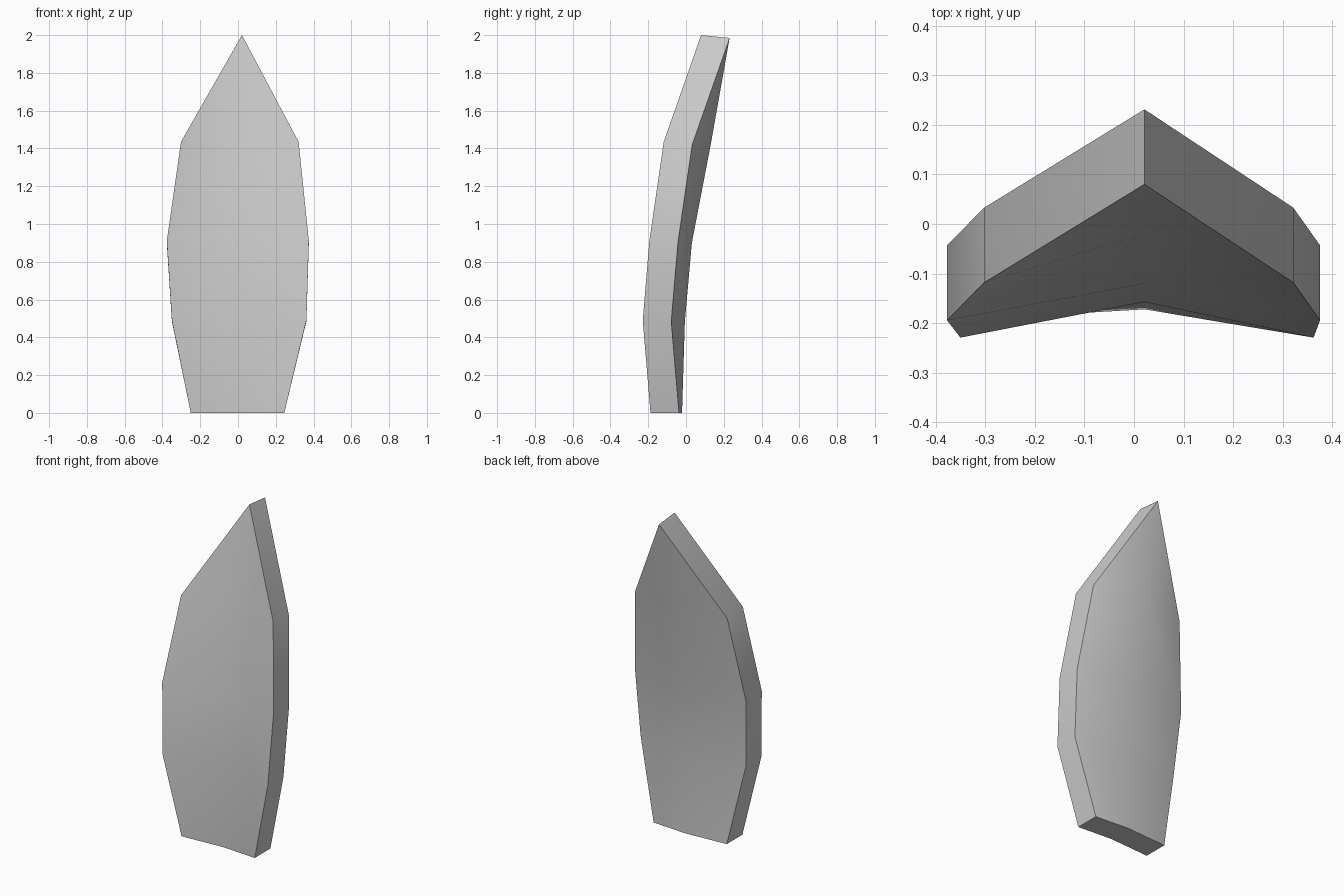
import bpy, bmesh, math

if "Cube" in bpy.data.objects:
    bpy.data.objects.remove(bpy.data.objects["Cube"])

# Rows of the plate, bottom to top: left x, right x, rim z, rim y, spine y, back-face drop
ROWS = [
    (-0.25, 0.245, 0.00, -0.188, -0.172, 0.0),
    (-0.35, 0.362, 0.49, -0.229, -0.157, 0.005),
    (-0.377, 0.375, 0.91, -0.194, -0.12, 0.01),
    (-0.302, 0.321, 1.435, -0.118, -0.02, 0.014),
]
SPINE_X, TIP_Z, TIP_Y = 0.021, 2.0, 0.08
THICK = 0.151

bm = bmesh.new()


def sheet(back):
    """Shallow folded leaf surface; returns its rows and tip."""
    dy = THICK if back else 0
    rows = []
    for left, right, z, rim, spine, drop in ROWS:
        zz = z - (drop if back else 0)
        rows.append([bm.verts.new((x, y + dy, zz)) for x, y in
                     ((left, rim), (SPINE_X, spine), (right, rim))])
    tip = bm.verts.new((SPINE_X, TIP_Y + dy, TIP_Z - (0.015 if back else 0)))
    for a, b in zip(rows, rows[1:]):
        for i in range(2):
            bm.faces.new((a[i], a[i + 1], b[i + 1], b[i]))
    for i in range(2):
        bm.faces.new((rows[-1][i], rows[-1][i + 1], tip))
    # closed outline of the sheet
    return rows[0] + [r[2] for r in rows[1:]] + [tip] + [r[0] for r in rows[:0:-1]]


# Front and back surfaces joined by a rim
front, back = sheet(False), sheet(True)
n = len(front)
for i in range(n):
    j = (i + 1) % n
    bm.faces.new((front[i], front[j], back[j], back[i]))
bmesh.ops.recalc_face_normals(bm, faces=bm.faces)

mesh = bpy.data.meshes.new("curved_plate")
bm.to_mesh(mesh)
bm.free()
plate = bpy.data.objects.new("curved_plate", mesh)
bpy.context.collection.objects.link(plate)
bpy.context.view_layer.objects.active = plate
plate.select_set(True)
bpy.ops.object.shade_smooth_by_angle(angle=math.radians(40))
